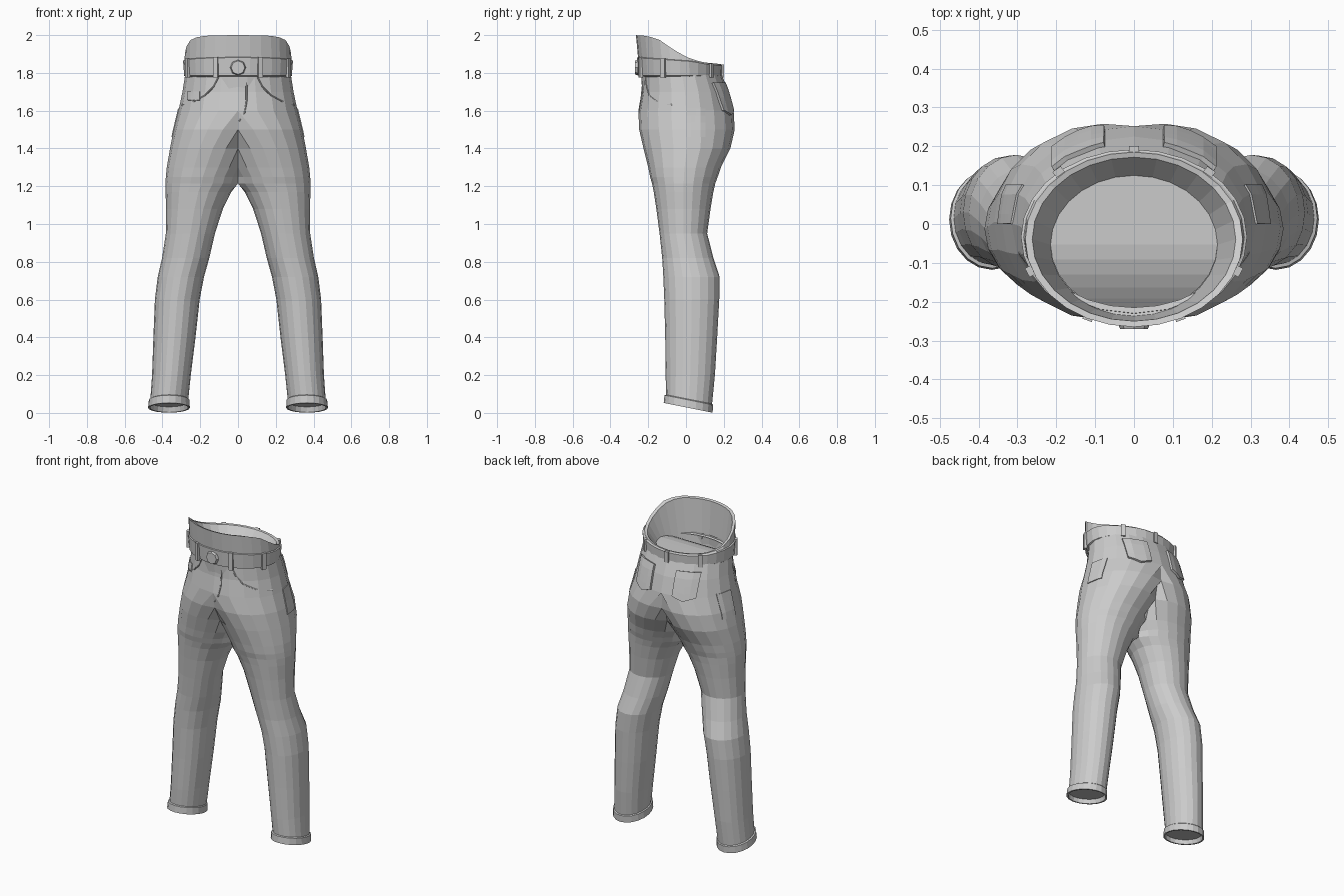
import bpy, bmesh
from math import sin, cos, pi, radians
from mathutils import Vector
from mathutils.bvhtree import BVHTree

if "Cube" in bpy.data.objects:
    bpy.data.objects.remove(bpy.data.objects["Cube"])


def finish(bm, name, mirror=False):
    bmesh.ops.recalc_face_normals(bm, faces=bm.faces)
    me = bpy.data.meshes.new(name)
    bm.to_mesh(me)
    bm.free()
    ob = bpy.data.objects.new(name, me)
    bpy.context.collection.objects.link(ob)
    if mirror:
        m = ob.modifiers.new("mirror", 'MIRROR')
        m.merge_threshold = 0.0005
    return ob


def ring(bm, n, x0, x1, y0, y1, zf, clamp=False):
    """Elliptical loop inside a box, height from zf(y)."""
    out = []
    for k in range(n):
        a = -pi / 2 + 2 * pi * k / n
        x = (x0 + x1) / 2 + (x1 - x0) / 2 * cos(a)
        y = (y0 + y1) / 2 + (y1 - y0) / 2 * sin(a)
        if clamp and x < 0.012:
            x = 0.0
        out.append(bm.verts.new((x, y, zf(y))))
    return out


def loft(bm, rings):
    for a, b in zip(rings, rings[1:]):
        n = len(a)
        for k in range(n):
            j = (k + 1) % n
            bm.faces.new((a[k], a[j], b[j], b[k]))


# Trouser body: one half from hem to waist, mirrored
# rows: z, x inner, x outer, y front, y back, hem tilt
ROWS = [
    (.055, .268, .462, -.105, .127, .2), (.027, .264, .466, -.108, .131, .2),
    (.027, .255, .476, -.118, .141, .2), (.068, .257, .472, -.114, .143, .2),
    (.072, .263, .464, -.105, .138, .2), (.2, .25, .455, -.108, .153, 0),
    (.4, .225, .448, -.11, .165, 0), (.6, .203, .44, -.115, .176, 0),
    (.72, .18, .425, -.12, .178, 0), (.82, .152, .402, -.126, .145, 0),
    (.95, .122, .382, -.14, .112, 0), (1.08, .08, .38, -.157, .13, 0),
    (1.17, .035, .384, -.171, .145, 0), (1.215, 0, .385, -.18, .155, 0),
    (1.25, -.01, .382, -.19, .168, 0), (1.3, -.04, .377, -.2, .185, 0),
    (1.4, -.093, .36, -.225, .235, 0), (1.5, -.18, .34, -.248, .258, 0),
    (1.6, -.3, .315, -.252, .252, 0), (1.7, -.285, .294, -.235, .225, 0),
    (1.79, -.28, .28, -.23, .19, 0),
]
bm = bmesh.new()
rings = [ring(bm, 20, x0, x1, y0, y1,
              lambda y, z=z, c=(y0 + y1) / 2, t=t: z - t * (y - c), True)
         for z, x0, x1, y0, y1, t in ROWS]
loft(bm, rings)
bm.faces.new(rings[0])
inner = [f for f in bm.faces if all(v.co.x < 1e-6 for v in f.verts)]
bmesh.ops.delete(bm, geom=inner, context='FACES')
bm.normal_update()
tree = BVHTree.FromBMesh(bm)
finish(bm, "trouser_body", True)


# Waistband: belt strip, raised front and inner wall
def rim(y):
    pts = [(-.27, 2.0), (-.2, 1.995), (-.14, 1.975), (-.07, 1.925),
           (0, 1.885), (.08, 1.857), (.2, 1.845)]
    for (a, za), (b, zb) in zip(pts, pts[1:]):
        if y <= b:
            return za + (zb - za) * max(0, y - a) / (b - a)
    return pts[-1][1]


def belt_top(y):
    return min(1.88 - .07 * (y + .25), rim(y) - .008)


def floor_z(y):
    return 1.785 - 1.6 * max(0, -.04 - y) ** 2 / .7


N = 28
bm = bmesh.new()
band = [
    ring(bm, N, -.268, .268, -.215, .178, lambda y: 1.775),
    ring(bm, N, -.285, .285, -.253, .19, lambda y: 1.785),
    ring(bm, N, -.291, .291, -.259, .192, belt_top),
    ring(bm, N, -.284, .284, -.254, .187, lambda y: belt_top(y) + .003),
    ring(bm, N, -.28, .28, -.265, .185, rim),
    ring(bm, N, -.262, .262, -.25, .172, lambda y: rim(y) - .004),
    ring(bm, N, -.215, .215, -.232, .125, floor_z),
]
loft(bm, band)
finish(bm, "waistband")

# Inner floor closing the waist, in strips from front to back
bm = bmesh.new()
v = ring(bm, N, -.215, .215, -.23, .125, floor_z)
for k in range(N // 2):
    quad = [v[k], v[k + 1], v[N - k - 1], v[(N - k) % N]]
    bm.faces.new(list(dict.fromkeys(quad)))
finish(bm, "inner_floor")


# Belt loops
def box(name, loc, size, turn=0):
    bm = bmesh.new()
    bmesh.ops.create_cube(bm, size=1)
    bmesh.ops.scale(bm, vec=size, verts=bm.verts)
    ob = finish(bm, name)
    ob.location = loc
    ob.rotation_euler.z = turn
    return ob


for deg in (-114, -66, -157, -23, 132, 48, 90):
    a = radians(deg)
    x, y = .29 * cos(a), -.0335 + .2255 * sin(a)
    top = belt_top(y) + .006
    turn = Vector((cos(a) / .29, sin(a) / .2255)).angle_signed(Vector((1, 0)))
    box("belt_loop", (x, y, (1.775 + top) / 2), (.018, .026, top - 1.775), turn)

# Waist button plate
bm = bmesh.new()
bmesh.ops.create_cone(bm, cap_ends=True, segments=8, radius1=.042, radius2=.036, depth=.016)
ob = finish(bm, "waist_button")
ob.rotation_euler = (pi / 2, 0, 0)
ob.location = (0, -.262, 1.828)


# Details laid on the body surface
def hit(side, u, z):
    o, d = {"front": ((u, -1, z), (0, 1, 0)), "back": ((u, 1, z), (0, -1, 0)),
            "side": ((1, u, z), (-1, 0, 0))}[side]
    p = tree.ray_cast(Vector(o), Vector(d))[0]
    return p if p else Vector(o) + Vector(d) * .75


def patch(name, side, u0, u1, top, bottom, point, thick, mirror=True):
    bm = bmesh.new()
    n = 4
    g = []
    for i in range(n + 1):
        s = i / n
        low = bottom - point * (1 - abs(2 * s - 1))
        g.append([bm.verts.new(hit(side, u0 + (u1 - u0) * s, top + (low - top) * j / n))
                  for j in range(n + 1)])
    for i in range(n):
        for j in range(n):
            bm.faces.new((g[i][j], g[i + 1][j], g[i + 1][j + 1], g[i][j + 1]))
    ob = finish(bm, name, mirror)
    m = ob.modifiers.new("thickness", 'SOLIDIFY')
    m.thickness, m.offset = thick, 0
    return ob


def seam(name, pts, mirror=True):
    cu = bpy.data.curves.new(name, 'CURVE')
    cu.dimensions = '3D'
    cu.bevel_depth, cu.bevel_resolution = .004, 0
    for sx in ((1, -1) if mirror else (1,)):
        sp = cu.splines.new('POLY')
        sp.points.add(len(pts) - 1)
        for q, (x, z) in zip(sp.points, pts):
            p = hit("front", x, z)
            q.co = (p.x * sx, p.y, p.z, 1)
    bpy.context.collection.objects.link(bpy.data.objects.new(name, cu))


# Pockets
patch("back_pocket", "back", .075, .205, 1.745, 1.6, .025, .026)
patch("side_patch", "side", .0, .1, 1.61, 1.46, 0, .01)
coin = patch("coin_pocket", "front", .2, .265, 1.7, 1.655, 0, .01, False)
coin.scale.x = -1
seam("front_pocket_edge", [(.105, 1.775), (.13, 1.725), (.175, 1.68), (.235, 1.648), (.295, 1.63)])
# Fly stitching
seam("fly_seam", [(.045, 1.775), (.045, 1.65), (.035, 1.59), (.006, 1.545)], False)
